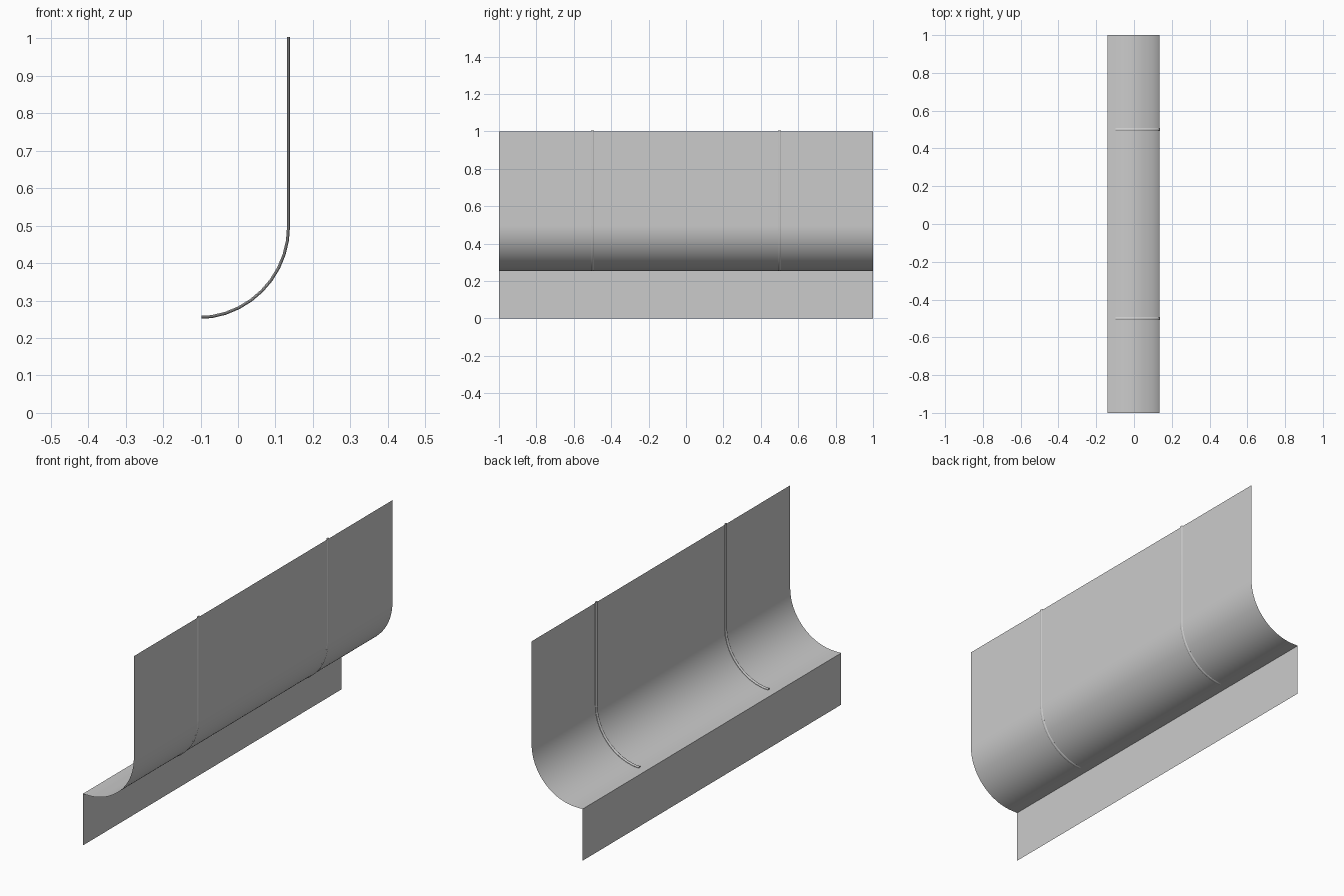
import bpy, bmesh, math

if "Cube" in bpy.data.objects:
    bpy.data.objects.remove(bpy.data.objects["Cube"])

WALL_X, EDGE_X = 0.136, -0.14
R, CZ = 0.245, 0.498
CX = WALL_X - R


def bend(n):
    """Quarter arc from the bottom of the sweep up to the wall."""
    return [(CX + R * math.sin(i / n * math.pi / 2), CZ - R * math.cos(i / n * math.pi / 2))
            for i in range(n + 1)]


def make_object(name, bm):
    mesh = bpy.data.meshes.new(name)
    bm.to_mesh(mesh)
    bm.free()
    ob = bpy.data.objects.new(name, mesh)
    bpy.context.collection.objects.link(ob)
    bpy.context.view_layer.objects.active = ob
    ob.select_set(True)
    bpy.ops.object.shade_smooth_by_angle(angle=math.radians(35))
    ob.select_set(False)
    return ob


# Thin sheet: lower lip, curved sweep and upright wall
def curved_sheet():
    bm = bmesh.new()
    pts = [(EDGE_X, 0), (EDGE_X, CZ - R)] + bend(24) + [(WALL_X, 1)]
    rows = [[bm.verts.new((x, y, z)) for y in (-1, 1)] for x, z in pts]
    for a, b in zip(rows, rows[1:]):
        bm.faces.new((a[0], b[0], b[1], a[1]))
    make_object("curved_sheet", bm)


# Slim oval rib swept along the inside of the sheet
def rib(name, y0, half_width=0.008, half_depth=0.004, sides=10):
    bm = bmesh.new()
    path = [(-0.098, CZ - R + 0.002)] + bend(10)[1:] + [(WALL_X, 1.004)]
    rings = []
    for i, (x, z) in enumerate(path):
        t = min(max((i / 10), 0), 1) * math.pi / 2
        nx, nz = -math.sin(t), math.cos(t)
        ring = []
        for k in range(sides):
            a = 2 * math.pi * k / sides
            d = half_depth * math.cos(a) + 0.001
            ring.append(bm.verts.new((x + nx * d, y0 + half_width * math.sin(a), z + nz * d)))
        rings.append(ring)
    for a, b in zip(rings, rings[1:]):
        for k in range(sides):
            j = (k + 1) % sides
            bm.faces.new((a[k], a[j], b[j], b[k]))
    bm.faces.new(rings[0])
    bm.faces.new(rings[-1])
    bmesh.ops.recalc_face_normals(bm, faces=bm.faces)
    make_object(name, bm)


curved_sheet()
rib("front_rib", -0.5)
rib("back_rib", 0.5)
